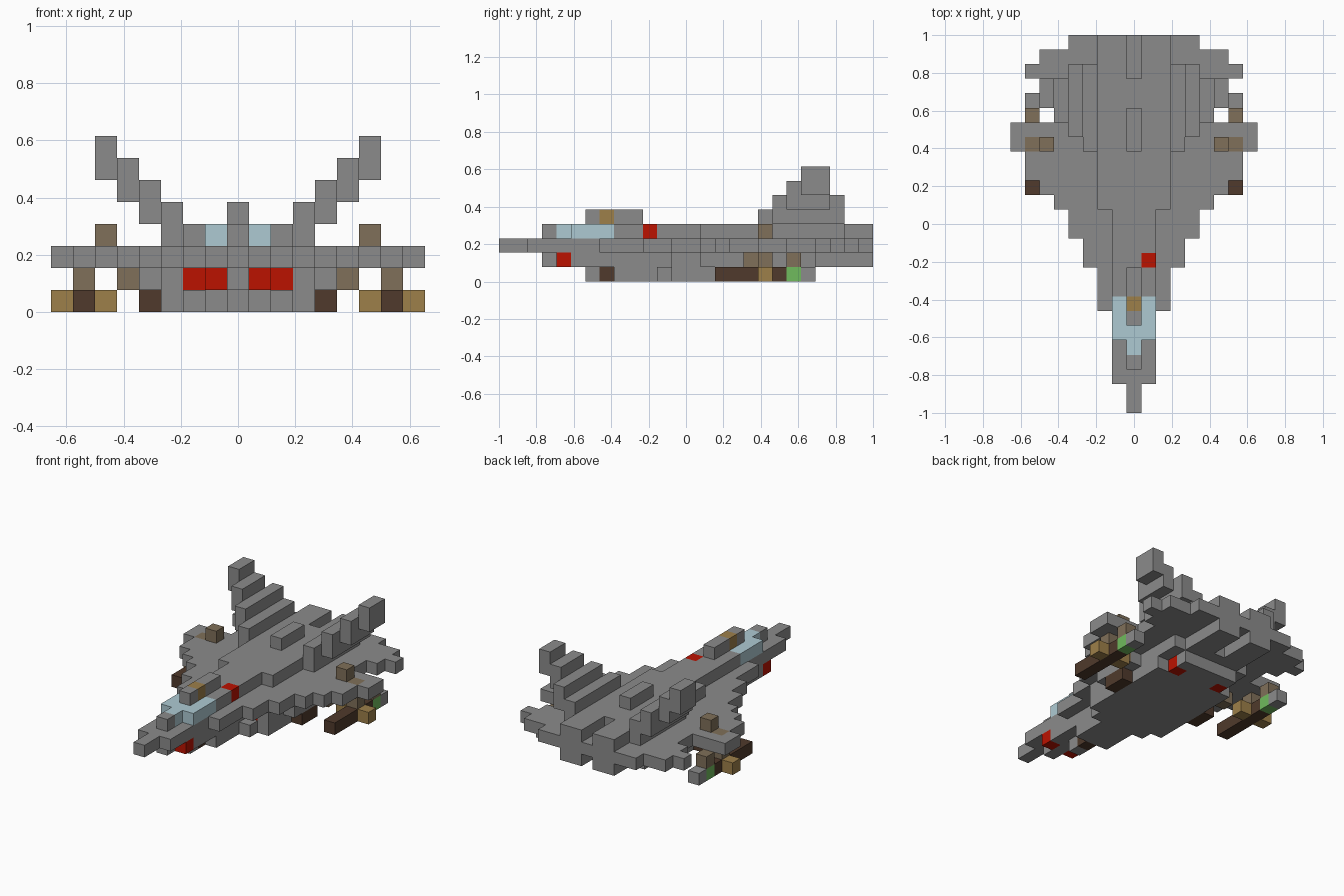
import bpy
import bmesh
from mathutils import Vector

cube = bpy.data.objects.get("Cube")
if cube:
    bpy.data.objects.remove(cube, do_unlink=True)

UNIT = 1 / 13  # edge of one block

COLOURS = {
    "hull grey": (0.26, 0.26, 0.26),
    "signal red": (0.5, 0.006, 0.0),
    "canopy blue": (0.42, 0.59, 0.65),
    "pylon brown": (0.215, 0.16, 0.1),
    "fin tan": (0.34, 0.215, 0.068),
    "dark brown": (0.08, 0.042, 0.025),
    "marker green": (0.16, 0.5, 0.11),
}
GREY, RED, BLUE, BROWN, TAN, DARK, GREEN = COLOURS
materials = {}
for name, rgb in COLOURS.items():
    mat = bpy.data.materials.new(name)
    mat.use_nodes = True
    mat.diffuse_color = (*rgb, 1)
    shader = mat.node_tree.nodes["Principled BSDF"]
    shader.inputs["Base Color"].default_value = (*rgb, 1)
    shader.inputs["Roughness"].default_value = 0.9
    materials[name] = mat

parts = {}     # part name -> set of cells
colour_of = {}  # cell -> colour name


def fill(part, colour, xs, ys, zs):
    """Fill inclusive ranges of blocks: x from the centre, y from the nose, z from the ground."""
    for x in range(xs[0], xs[1] + 1):
        for y in range(ys[0], ys[1] + 1):
            for z in range(zs[0], zs[1] + 1):
                cell = (x, y, z)
                for cells in parts.values():
                    cells.discard(cell)
                parts.setdefault(part, set()).add(cell)
                colour_of[cell] = colour


def slab(part, z, steps, end):
    """Layer centred on x; steps are (first row, half width)."""
    for (start, half), (stop, _) in zip(steps, steps[1:] + [(end, 0)]):
        fill(part, GREY, (-half, half), (start, stop - 1), (z, z))


def pair(part, colour, xs, ys, zs):
    """The same block group on both sides."""
    fill("left_" + part, colour, xs, ys, zs)
    fill("right_" + part, colour, (-xs[1], -xs[0]), ys, zs)


def carve_slot(ys, z):
    """Open a one-block slot along the centre line."""
    for y in ys:
        for cells in parts.values():
            cells.discard((0, y, z))
        colour_of.pop((0, y, z), None)


# Delta wing and nose layer
slab("wing", 2, [(0, 0), (2, 1), (7, 2), (10, 3), (12, 4), (14, 5), (15, 6),
                 (16, 7), (18, 8), (20, 5), (22, 6), (23, 7), (24, 6), (25, 4)], 26)

# Upper and lower fuselage with a slot between the engines
slab("upper_fuselage", 3, [(3, 0), (8, 1), (14, 2)], 26)
slab("lower_fuselage", 1, [(3, 0), (4, 1), (12, 3), (14, 4), (18, 3), (22, 2)], 26)
for layer in (1, 3):
    carve_slot(range(23, 26), layer)
fill("spine_block", GREY, (0, 0), (18, 20), (4, 4))

# Air intakes and nose lights
pair("intake", RED, (2, 2), (12, 12), (1, 1))
pair("nose_light", RED, (1, 1), (4, 4), (1, 1))

# Belly and landing gear
slab("belly", 0, [(8, 1), (11, 2), (12, 3), (20, 2)], 22)
pair("belly_light", RED, (2, 2), (20, 20), (0, 0))
fill("nose_gear", GREY, (0, 0), (6, 6), (0, 0))
fill("nose_gear", DARK, (0, 0), (7, 7), (0, 0))
pair("main_gear", DARK, (4, 4), (15, 16), (0, 0))
pair("gear_strut", BROWN, (5, 5), (17, 17), (1, 1))

# Canopy, its rib and the beacon
fill("canopy", BLUE, (-1, 1), (5, 7), (3, 3))
fill("canopy", BLUE, (0, 0), (4, 4), (3, 3))
fill("canopy_rib", GREY, (0, 0), (6, 9), (4, 4))
fill("canopy_rib", TAN, (0, 0), (7, 7), (4, 4))
fill("beacon", RED, (1, 1), (10, 10), (3, 3))

# Canted tail fins, stepping outward and upward
for step, (first, last) in enumerate([(18, 23), (19, 23), (20, 22), (21, 22)]):
    pair("tail_fin", GREY, (3 + step, 3 + step), (first, last), (3 + step, 4 + step))

# Underwing missiles with cross fins and pylons
pair("missile", DARK, (7, 7), (15, 19), (0, 0))
pair("missile", GREEN, (7, 7), (20, 20), (0, 0))
pair("missile", GREY, (7, 7), (21, 21), (0, 0))
for x in (6, 8):
    pair("missile_fins", TAN, (x, x), (18, 18), (0, 0))
pair("missile_fins", BROWN, (7, 7), (20, 20), (1, 1))
pair("pylon", BROWN, (7, 7), (18, 18), (1, 2))
pair("wing_block", BROWN, (6, 6), (18, 18), (3, 3))


def build(part, cells):
    """Mesh only the exposed block sides, then merge flat areas."""
    bm = bmesh.new()
    slots = sorted({colour_of[c] for c in cells})
    for cell in sorted(cells):
        centre = Vector((cell[0], cell[1] - 12.5, cell[2] + 0.5))
        for axis in range(3):
            for sign in (-1, 1):
                near = list(cell)
                near[axis] += sign
                if tuple(near) in colour_of:
                    continue
                n, u = Vector(), Vector()
                n[axis] = sign / 2
                u[(axis + 1) % 3] = 0.5
                v = n.cross(u) * 2
                ring = [centre + n + o for o in (u + v, v - u, -u - v, u - v)]
                face = bm.faces.new([bm.verts.new(p * UNIT) for p in ring])
                face.material_index = slots.index(colour_of[cell])
    bmesh.ops.remove_doubles(bm, verts=bm.verts[:], dist=UNIT / 100)
    bmesh.ops.dissolve_limit(bm, angle_limit=0.01, verts=bm.verts[:],
                             edges=bm.edges[:], delimit={'MATERIAL'})
    mesh = bpy.data.meshes.new(part)
    bm.to_mesh(mesh)
    bm.free()
    for name in slots:
        mesh.materials.append(materials[name])
    bpy.context.collection.objects.link(bpy.data.objects.new(part, mesh))


for part, cells in parts.items():
    if cells:
        build(part, cells)
